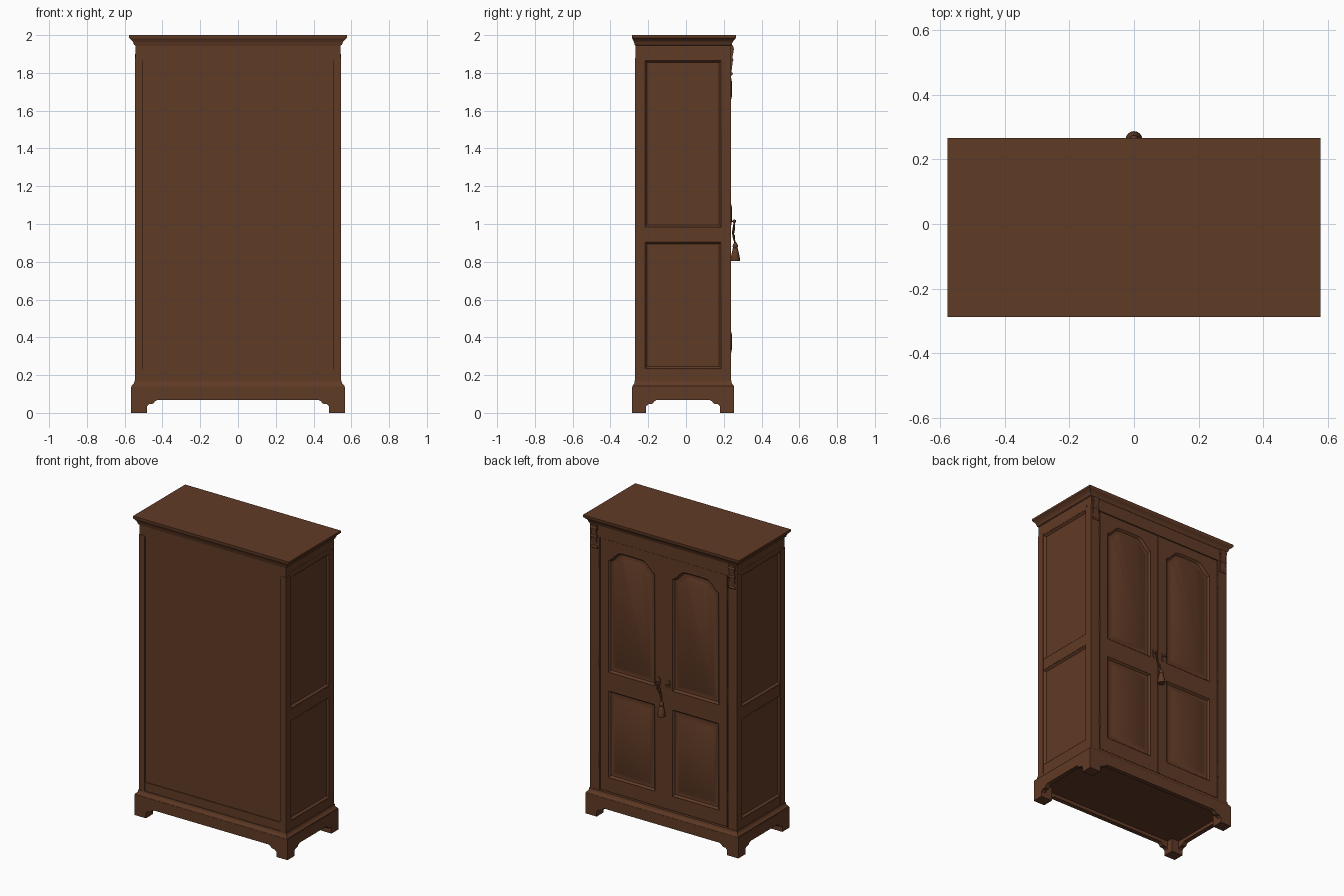
import bpy, bmesh, math
from mathutils import Vector

if "Cube" in bpy.data.objects:
    bpy.data.objects.remove(bpy.data.objects["Cube"])

wood = bpy.data.materials.new("brown wood")
wood.diffuse_color = (0.118, 0.043, 0.019, 1)
wood.use_nodes = True
wood.node_tree.nodes["Principled BSDF"].inputs["Base Color"].default_value = wood.diffuse_color


def loft(name, loops, cap=True):
    """Skin a row of equal-length closed loops of 3D points."""
    bm = bmesh.new()
    rows = [[bm.verts.new(p) for p in lp] for lp in loops]
    n = len(rows[0])
    for a, b in zip(rows, rows[1:]):
        for i in range(n):
            j = (i + 1) % n
            bm.faces.new((a[i], a[j], b[j], b[i]))
    if cap:
        bm.faces.new(rows[0])
        bm.faces.new(rows[-1])
    bmesh.ops.recalc_face_normals(bm, faces=bm.faces)
    me = bpy.data.meshes.new(name)
    bm.to_mesh(me)
    bm.free()
    me.materials.append(wood)
    ob = bpy.data.objects.new(name, me)
    bpy.context.collection.objects.link(ob)
    return ob


def rings(name, prof):
    """Stack of rectangles (half x, y min, y max, z)."""
    return loft(name, [[(-x, a, z), (x, a, z), (x, b, z), (-x, b, z)] for x, a, b, z in prof])


def box(name, x0, x1, y0, y1, z0, z1):
    return loft(name, [[(x0, y0, z), (x1, y0, z), (x1, y1, z), (x0, y1, z)] for z in (z0, z1)])


def on_back(y):
    return lambda u, v, d: (u, y + d, v)


def on_side(s, x):
    return lambda u, v, d: (s * (x + d), u, v)


def prism(name, pts, place, d0, d1):
    return loft(name, [[place(u, v, d) for u, v in pts] for d in (d0, d1)])


def rect(u0, u1, v0, v1):
    return [(u0, v0), (u1, v0), (u1, v1), (u0, v1)]


def panel(name, pts, place, prof):
    """Moulded panel: outline shrunk by each inset, at each depth."""
    us, vs = [p[0] for p in pts], [p[1] for p in pts]
    cu, cv = (min(us) + max(us)) / 2, (min(vs) + max(vs)) / 2
    hu, hv = max(us) - cu, max(vs) - cv
    return loft(name, [[place(cu + (u - cu) * (1 - i / hu), cv + (v - cv) * (1 - i / hv), d)
                        for u, v in pts] for i, d in prof])


def turned(name, c, prof, axis="Z", n=16):
    """Lathe of (radius, offset) around an axis."""
    loops = []
    for r, h in prof:
        ring = [(r * math.cos(2 * math.pi * k / n), r * math.sin(2 * math.pi * k / n)) for k in range(n)]
        for_axis = {"Z": lambda a, b: (a, b, h), "Y": lambda a, b: (a, h, b), "X": lambda a, b: (h, a, b)}[axis]
        loops.append([Vector(c) + Vector(for_axis(a, b)) for a, b in ring])
    return loft(name, loops)


def cord(name, pts, r):
    cu = bpy.data.curves.new(name, "CURVE")
    cu.dimensions = "3D"
    cu.bevel_depth, cu.bevel_resolution = r, 2
    sp = cu.splines.new("POLY")
    sp.points.add(len(pts) - 1)
    for q, p in zip(sp.points, pts):
        q.co = (*p, 1)
    cu.materials.append(wood)
    bpy.context.collection.objects.link(bpy.data.objects.new(name, cu))


# carcass, cornice and plinth
box("carcass", -0.525, 0.525, -0.256, 0.205, 0.1, 1.93)
rings("frieze", [(0.543, -0.268, 0.238, 1.865), (0.543, -0.268, 0.238, 1.96)])
rings("cornice", [(0.545, -0.27, 0.24, 1.945), (0.551, -0.273, 0.243, 1.95), (0.553, -0.274, 0.245, 1.958),
                  (0.558, -0.277, 0.249, 1.968), (0.567, -0.282, 0.258, 1.977), (0.571, -0.284, 0.261, 1.98),
                  (0.577, -0.287, 0.265, 1.986), (0.577, -0.287, 0.265, 2.0)])
rings("plinth_moulding", [(0.55, -0.27, 0.24, 0.09), (0.565, -0.284, 0.254, 0.135), (0.564, -0.283, 0.253, 0.143),
                          (0.557, -0.278, 0.247, 0.15), (0.55, -0.273, 0.242, 0.158), (0.548, -0.272, 0.241, 0.172)])


# bracket-footed aprons
def apron(a, b, foot):
    half = [(0, 0), (foot, 0), (foot, 0.035), (foot + 0.012, 0.046), (foot + 0.035, 0.049),
            (foot + 0.042, 0.06), (foot + 0.055, 0.068)]
    return [(a + u, v) for u, v in half] + [(b - u, v) for u, v in reversed(half)] + [(b, 0.138), (a, 0.138)]


prism("front_apron", apron(-0.566, 0.566, 0.083), on_back(-0.285), 0, 0.03)
prism("back_apron", apron(-0.566, 0.566, 0.083), on_back(0.255), -0.03, 0)
for s in (-1, 1):
    prism("side_apron", apron(-0.285, 0.255, 0.074), on_side(s, 0.566), -0.03, 0)
    for y0, y1 in ((-0.28, -0.211), (0.181, 0.25)):
        box("foot_block", min(s * 0.56, s * 0.483), max(s * 0.56, s * 0.483), y0, y1, 0, 0.11)

# plain face: posts, rail and thin edge beads around the board
box("front_rail", -0.51, 0.51, -0.268, -0.25, 0.165, 0.23)
box("front_board", -0.51, 0.51, -0.262, -0.25, 0.2, 1.9)

MOULD = [(0, -0.03), (0, 0), (0.005, 0.002), (0.01, -0.003), (0.016, -0.011), (0.02, -0.011)]
for s in (-1, 1):
    # corner posts and side frames
    lo, hi = sorted((s * 0.502, s * 0.545))
    box("front_post", lo, hi, -0.271, -0.22, 0.165, 1.88)
    lo, hi = sorted((s * 0.476, s * 0.545))
    box("back_post", lo, hi, 0.19, 0.238, 0.165, 1.88)
    lo, hi = sorted((s * 0.515, s * 0.544))
    for z0, z1 in ((0.165, 0.23), (0.91, 0.98), (1.87, 1.9)):
        box("side_rail", lo, hi, -0.225, 0.195, z0, z1)
    for z0, z1 in ((0.23, 0.91), (0.98, 1.87)):
        panel("side_panel", rect(-0.222, 0.191, z0, z1), on_side(s, 0.543), MOULD)

    # door frame with arched top rail
    m = on_back(0.234)
    mid, hw = 0.237 * s, 0.177
    L, R = mid - hw, mid + hw
    for u0, u1 in ((mid - 0.232, L), (R, mid + 0.232)):
        prism("door_stile", rect(u0, u1, 0.178, 1.862), m, -0.03, 0)
    for z0, z1 in ((0.178, 0.27), (0.86, 0.975)):
        prism("door_rail", rect(L, R, z0, z1), m, -0.03, 0)
    arch = []
    for k in range(25):
        u = -1 + k / 12
        t = min(1, (1 - abs(u)) / 0.5)
        arch.append((mid + u * hw, 1.735 + 0.06 * t * t * (3 - 2 * t) + 0.01 * (1 - u * u)))
    prism("door_top_rail", arch + [(R, 1.862), (L, 1.862)], m, -0.03, 0)

    # door panels: moulded edge, sunk field, slightly raised centre
    raised = MOULD + [(0.024, -0.012), (0.05, -0.005), (0.052, -0.004)]
    panel("lower_door_panel", rect(L, R, 0.27, 0.86), m, raised)
    panel("upper_door_panel", [(R, 0.975), (L, 0.975)] + arch, m, raised)

    # carved bracket at the head of each post
    cx = 0.511 * s
    prof = [(0.235, 1.95), (0.25, 1.945), (0.251, 1.91), (0.246, 1.885), (0.248, 1.865),
            (0.245, 1.84), (0.241, 1.81), (0.242, 1.79), (0.235, 1.775)]
    loft("post_bracket", [[(cx + dx, y, z) for y, z in prof] for dx in (-0.02, 0.02)])
    for z, r in ((1.925, 0.014), (1.868, 0.011), (1.795, 0.008)):
        turned("bracket_scroll", (cx, 0.24, z), [(r, -0.024), (r, 0.024)], "X", 12)

    # hinges
    for z in (0.375, 1.05, 1.715):
        turned("hinge", (0.474 * s, 0.238, z), [(0.001, -0.055), (0.004, -0.05), (0.003, -0.045), (0.005, -0.04),
               (0.005, 0.04), (0.003, 0.045), (0.004, 0.05), (0.001, 0.055)], "Z", 8)

    # keyhole plate and key
    kx = 0.036 * s
    prism("keyhole_plate", [(kx + 0.012 * math.cos(a * math.pi / 8), 1.015 + 0.032 * math.sin(a * math.pi / 8))
                            for a in range(16)], m, 0, 0.005)
    turned("key_stem", (kx, 0.236, 1.015), [(0.005, 0), (0.004, 0.012), (0.007, 0.014), (0.009, 0.02),
                                            (0.007, 0.027), (0.002, 0.03)], "Y", 10)

# meeting strip between the doors
box("meeting_strip", -0.006, 0.006, 0.2, 0.237, 0.178, 1.862)

# cord, knot and tassel
cord("tassel_cord", [(0.036, 0.255, 1.008), (0.033, 0.256, 0.975), (0.018, 0.25, 0.945), (0.004, 0.256, 0.92),
                     (0, 0.26, 0.895)], 0.004)
cord("cord_loop", [(0.036, 0.255, 1.008), (0.018, 0.25, 0.98), (0.014, 0.246, 0.955), (0.006, 0.25, 0.93),
                   (0, 0.26, 0.895)], 0.003)
turned("cord_knot", (0.01, 0.253, 0.935), [(0.002, -0.01), (0.008, -0.005), (0.008, 0.005), (0.002, 0.01)], "Z", 10)
turned("tassel", (0, 0.261, 0), [(0.024, 0.805), (0.026, 0.812), (0.02, 0.84), (0.014, 0.868), (0.011, 0.874),
                                 (0.014, 0.88), (0.013, 0.89), (0.007, 0.9), (0.003, 0.905)])

# smooth the rounded parts, keep the edges sharp
for ob in bpy.context.collection.objects:
    if ob.type == "MESH":
        ob.select_set(True)
        bpy.context.view_layer.objects.active = ob
bpy.ops.object.shade_smooth_by_angle(angle=math.radians(35))
